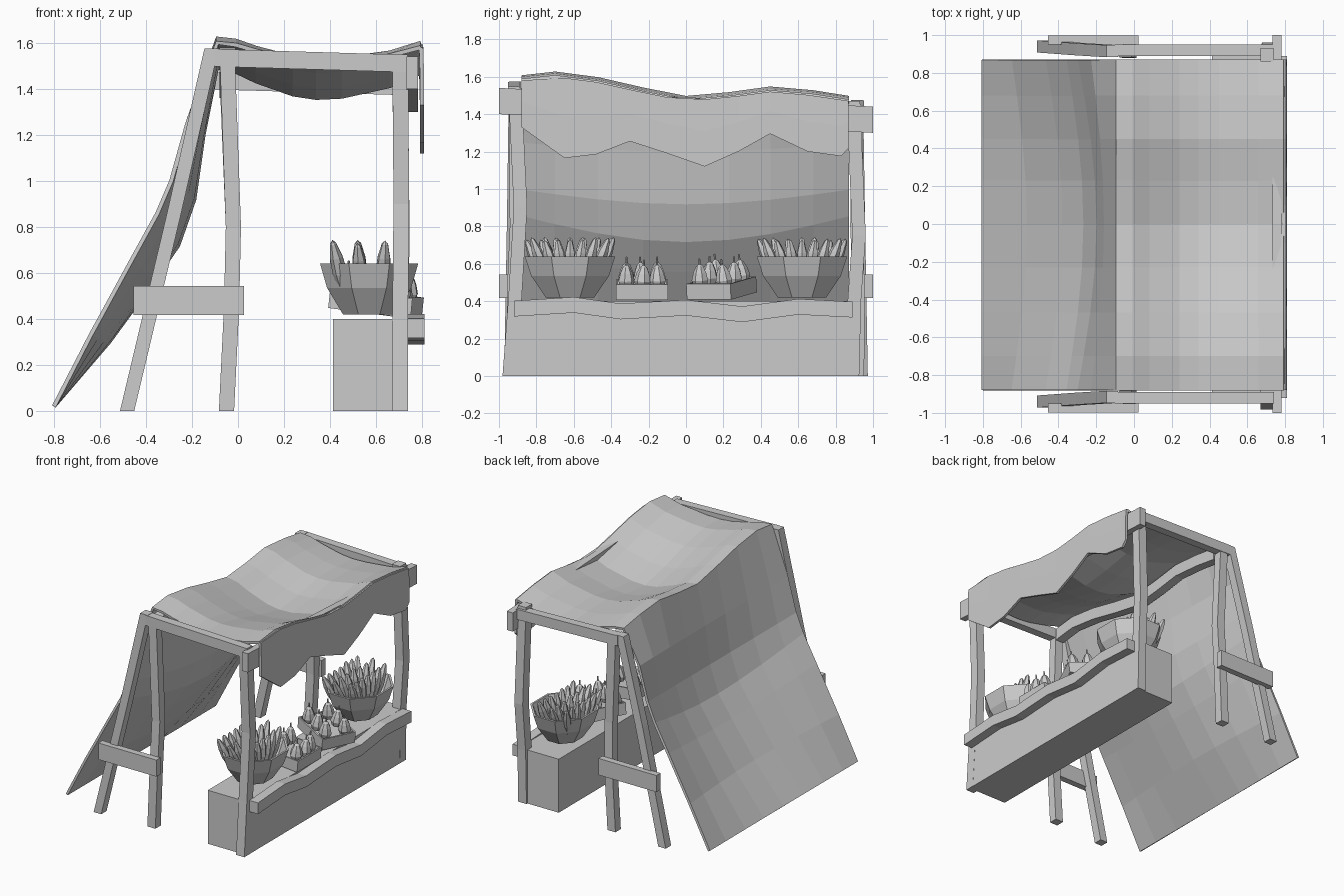
import bpy, bmesh, math, random
from mathutils import Vector, Matrix

if "Cube" in bpy.data.objects:
    bpy.data.objects.remove(bpy.data.objects["Cube"])

random.seed(4)


def obj(name, verts, faces, mat=Matrix()):
    me = bpy.data.meshes.new(name)
    me.from_pydata([mat @ Vector(v) for v in verts], [], faces)
    bm = bmesh.new()
    bm.from_mesh(me)
    bmesh.ops.remove_doubles(bm, verts=bm.verts, dist=1e-5)
    bmesh.ops.recalc_face_normals(bm, faces=bm.faces)
    bm.to_mesh(me)
    bm.free()
    o = bpy.data.objects.new(name, me)
    bpy.context.collection.objects.link(o)
    return o


def sweep(name, pts, a, b):
    """Four-sided bar along pts; a and b are half-size vectors of the section."""
    a, b = Vector(a), Vector(b)
    v, f = [], []
    for p in pts:
        p = Vector(p)
        v += [p - a - b, p + a - b, p + a + b, p - a + b]
    for i in range(len(pts) - 1):
        for k in range(4):
            j = (k + 1) % 4
            f.append((4 * i + k, 4 * i + j, 4 * i + 4 + j, 4 * i + 4 + k))
    n = 4 * len(pts)
    f += [(0, 1, 2, 3), (n - 4, n - 3, n - 2, n - 1)]
    return obj(name, v, f)


def lathe(name, prof, seg, mat):
    v, f = [], []
    for r, z in prof:
        for k in range(seg):
            t = math.tau * (k + .5) / seg
            v.append((r * math.cos(t), r * math.sin(t), z))
    for i in range(len(prof) - 1):
        for k in range(seg):
            j = (k + 1) % seg
            q = [i * seg + k, i * seg + j, (i + 1) * seg + j, (i + 1) * seg + k]
            if prof[i][0] == 0:
                q.pop(1)
            elif prof[i + 1][0] == 0:
                q.pop(2)
            f.append(q)
    return obj(name, v, f, mat)


def sheet(name, rows):
    n = len(rows[0])
    v = [p for r in rows for p in r]
    f = [(i * n + k, i * n + k + 1, (i + 1) * n + k + 1, (i + 1) * n + k)
         for i in range(len(rows) - 1) for k in range(n - 1)]
    o = obj(name, v, f)
    m = o.modifiers.new("thickness", 'SOLIDIFY')
    m.thickness, m.offset = .018, 0
    return o


def lerp(tab, y):
    for (a, p), (b, q) in zip(tab, tab[1:]):
        if y <= b:
            return p + (q - p) * (y - a) / (b - a)
    return tab[-1][1]


# Cloth: wavy ridge height along y
wave = [(-.88, 1.60), (-.7, 1.62), (-.47, 1.59), (-.23, 1.535), (0, 1.49),
        (.23, 1.51), (.45, 1.54), (.68, 1.52), (.87, 1.49)]
back = [(-.80, .02, -.80, .02), (-.64, .33, -.56, .30), (-.46, .66, -.37, .56),
        (-.35, .86, -.26, .72), (-.29, 1.0, -.19, .92), (-.22, 1.25, -.15, 1.2)]
rows = []
for y, h in wave:
    b = math.cos(math.pi * y / 1.76)
    r = [(x0 + (x1 - x0) * b, y, z0 + (z1 - z0) * b) for x0, z0, x1, z1 in back]
    r.append((-.09, y, h))
    for x in (-.01, .08, .24, .34, .45, .66, .795):
        s = math.sin(math.pi * max(0, min(1, (x + .04) / .82)))
        r.append((x, y, h - (.08 + .05 * b) * s - (.02 if x > .6 else 0)))
    rows.append(r)
sheet("canopy_cloth", rows)

# Ragged valance on the customer side
hem = [(-.88, 1.33), (-.65, 1.165), (-.48, 1.185), (-.3, 1.255), (-.1, 1.19), (.1, 1.12),
       (.28, 1.20), (.45, 1.295), (.65, 1.2), (.83, 1.175), (.87, 1.22)]
sheet("valance", [[(.796, y, lerp(wave, y) - .02), (.80, y, (z + lerp(wave, y)) / 2), (.80, y, z)]
                  for y, z in hem])

# Ridge and front beams
sweep("ridge_beam", [(-.045, y, z - .085) for y, z in wave], (.035, 0, 0), (0, 0, .045))
sweep("front_beam", [(.757, -1, 1.47), (.757, 1, 1.37)], (.025, 0, 0), (0, 0, .07))

# Posts, legs, side beams and braces at both ends
fronts = {-1: [(.705, -.945, 0), (.705, -.915, .4), (.71, -.885, .9), (.705, -.915, 1.54)],
          1: [(.705, .89, 0), (.705, .90, .4), (.712, .925, .75), (.705, .895, 1.47)]}
for s in (-1, 1):
    drop = .05 * (s + 1)
    sweep("front_post", fronts[s], (.034, 0, 0), (0, .036, 0))
    sweep("middle_post", [(-.05, s * .92, 0), (-.028, s * .925, .45), (-.02, s * .91, .8),
                          (-.045, s * .915, 1.5 - drop)], (.033, 0, 0), (0, .032, 0))
    sweep("rear_leg", [(-.482, s * .94, 0), (-.28, s * .925, .85), (-.115, s * .915, 1.575 - drop)],
          (.031, 0, 0), (0, .032, 0))
    sweep("side_beam", [(-.10, s * .92, 1.535 - drop), (.74, s * .92, 1.51 - drop)],
          (0, .031, 0), (0, 0, .038))
    sweep("brace", [(-.455, s * .975, .48), (.025, s * .975, .48)], (0, .024, 0), (0, 0, .062))

# Counter body and wavy front board
sweep("counter", [(.575, -.945, .2), (.575, .915, .2)], (.163, 0, 0), (0, 0, .2))
board = [(-.92, .36), (-.6, .38), (-.35, .345), (0, .365), (.3, .33), (.6, .37), (.89, .355)]
sweep("counter_board", [(.775, y, z) for y, z in board], (.035, 0, 0), (0, 0, .042))

# Bowls filled with long pods
pod = [(0, 0), (.022, .04), (.032, .12), (.028, .19), (.014, .25), (0, .265)]
bowl = [(0, 0), (.14, 0), (.225, .115), (.262, .22), (.245, .22), (.205, .12), (.12, .03), (0, .03)]
for s in (-1, 1):
    c = s * .62
    lathe("bowl", bowl, 8, Matrix.Translation((.57, c, .42)) @ Matrix.Diagonal((.88, 1, 1, 1)))
    for row, (bx, tx) in enumerate([(.47, .41), (.54, .52), (.62, .64)]):
        for k in range(7):
            u = (k - 3) / 3 * (1 if row == 1 else .88)
            base = Vector((bx, c + .12 * u, .485))
            d = Vector((tx, c + .235 * u, .745 - .02 * random.random())) - base
            m = Matrix.Translation(base) @ d.to_track_quat('Z', 'Y').to_matrix().to_4x4()
            lathe("pod", pod, 6, m @ Matrix.Diagonal((1, 1, d.length / .265, 1)))

# Crates holding small gourds
gourd = [(0, 0), (.034, .005), (.046, .04), (.036, .08), (.02, .115), (.006, .125),
         (.005, .155), (0, .157)]


def crate(loc, rz, tilt, dx, dy, nx, ny):
    m = Matrix.Translation(loc) @ Matrix.Rotation(rz, 4, 'Z') @ Matrix.Rotation(tilt, 4, 'Y')
    bm = bmesh.new()
    bmesh.ops.create_cube(bm, size=1, matrix=m @ Matrix.Diagonal((dx, dy, .085, 1)))
    top = max(bm.faces, key=lambda f: f.calc_center_median().z)
    bmesh.ops.inset_region(bm, faces=[top], thickness=.015)
    ext = bmesh.ops.extrude_face_region(bm, geom=[top])
    new = [v for v in ext["geom"] if isinstance(v, bmesh.types.BMVert)]
    bmesh.ops.translate(bm, verts=new, vec=m.to_3x3() @ Vector((0, 0, -.055)))
    bmesh.ops.delete(bm, geom=[top], context='FACES_ONLY')
    me = bpy.data.meshes.new("crate")
    bm.to_mesh(me)
    bm.free()
    bpy.context.collection.objects.link(bpy.data.objects.new("crate", me))
    for i in range(nx):
        for j in range(ny):
            p = ((i - (nx - 1) / 2) * (dx - .11) / (nx - 1) + random.uniform(-.01, .01),
                 (j - (ny - 1) / 2) * (dy - .11) / (ny - 1), .015)
            lathe("gourd", gourd, 7, m @ Matrix.Translation(p)
                  @ Matrix.Rotation(random.uniform(-.12, .12), 4, 'X')
                  @ Matrix.Rotation(random.random() * 6, 4, 'Z'))


crate((.62, -.235, .46), 0, .09, .27, .28, 2, 3)
crate((.60, .19, .47), math.radians(-25), .12, .33, .26, 3, 2)
